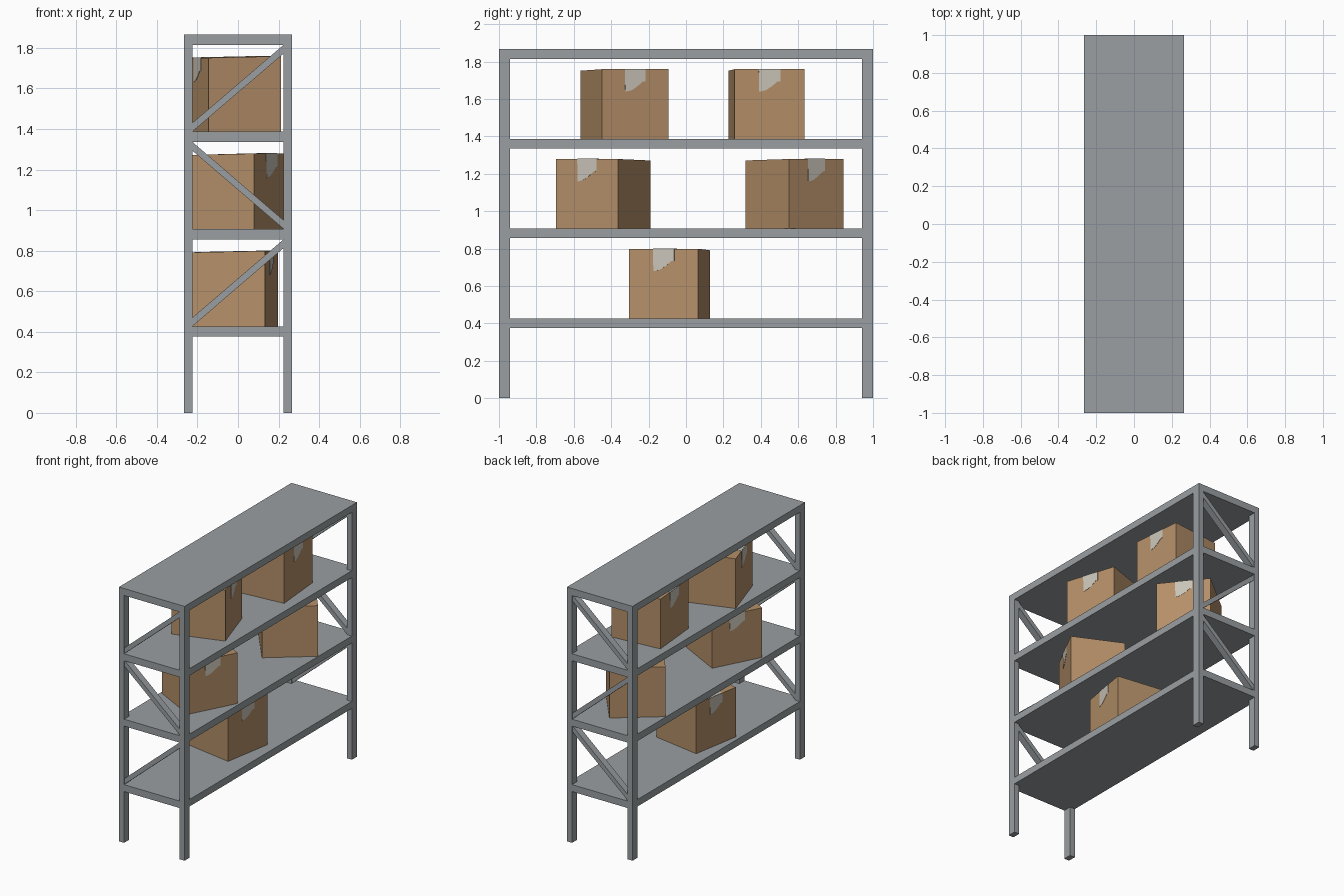
import bpy, bmesh, math
from mathutils import Matrix

if "Cube" in bpy.data.objects:
    bpy.data.objects.remove(bpy.data.objects["Cube"])


def material(name, rgb):
    m = bpy.data.materials.new(name)
    m.diffuse_color = (*rgb, 1)
    m.use_nodes = True
    m.node_tree.nodes["Principled BSDF"].inputs["Base Color"].default_value = m.diffuse_color
    return m


STEEL = material("grey steel", (0.32, 0.345, 0.36))
CARD = material("brown cardboard", (0.46, 0.275, 0.14))
TAPE = material("pale tape", (0.58, 0.55, 0.48))


def add_object(name, bm, mat, matrix=None):
    bmesh.ops.recalc_face_normals(bm, faces=bm.faces[:])
    me = bpy.data.meshes.new(name)
    bm.to_mesh(me)
    bm.free()
    me.materials.append(mat)
    ob = bpy.data.objects.new(name, me)
    bpy.context.collection.objects.link(ob)
    if matrix:
        ob.matrix_world = matrix
    return ob


def block(name, lo, hi, mat):
    bm = bmesh.new()
    bmesh.ops.create_cube(bm, size=1)
    for v in bm.verts:
        v.co = [(a + b) / 2 + c * (b - a) for a, b, c in zip(lo, hi, v.co)]
    return add_object(name, bm, mat)


def prism(name, points, offset, mat, matrix=None):
    # extrude a flat outline along an offset
    bm = bmesh.new()
    face = bm.faces.new([bm.verts.new(p) for p in points])
    ext = bmesh.ops.extrude_face_region(bm, geom=[face])
    moved = [g for g in ext["geom"] if isinstance(g, bmesh.types.BMVert)]
    bmesh.ops.translate(bm, verts=moved, vec=offset)
    return add_object(name, bm, mat, matrix)


W, TOP, THICK = 0.266, 1.866, 0.051
PX, PY = 0.041, 0.06
shelf_z = [0.376, 0.856, 1.336, TOP - THICK]

# corner posts
for sx in (-1, 1):
    for sy in (-1, 1):
        xs = sorted((sx * W, sx * (W - PX)))
        ys = sorted((sy, sy * (1 - PY)))
        block("corner_post", (xs[0], ys[0], 0), (xs[1], ys[1], TOP), STEEL)

# shelves
for z in shelf_z:
    block("shelf", (-W, -1, z), (W, 1, z + THICK), STEEL)

# zigzag braces at both ends
xi, h = W - PX, 0.043
for y0 in (-0.995, 0.945):
    for i in range(3):
        lo, hi = shelf_z[i] + THICK, shelf_z[i + 1]
        s = -1 if i == 1 else 1
        pts = [(-s * xi, y0, lo), (s * xi, y0, hi - h),
               (s * xi, y0, hi), (-s * xi, y0, lo + h)]
        prism("diagonal_brace", pts, (0, 0.05, 0), STEEL)

# cardboard boxes: centre x, centre y, shelf, turn in degrees
S, H, SAG = 0.187, 0.372, 0.008
boxes = [(-0.02, -0.088, 0, -9.8), (0.0, -0.443, 1, -27.6), (0.002, 0.58, 1, 38.6),
         (-0.023, -0.329, 2, 17.7), (-0.01, 0.43, 2, 5)]
# torn tape end: sideways position, drop below the box top
torn = [(-0.058, 0), (0.058, 0), (0.058, 0.065), (0.042, 0.066), (0.012, 0.092),
        (-0.02, 0.112), (-0.045, 0.118), (-0.055, 0.12)]
for bx, by, level, turn in boxes:
    base = shelf_z[level] + THICK
    mw = Matrix.Translation((bx, by, base)) @ Matrix.Rotation(math.radians(turn), 4, 'Z')
    ob = block("cardboard_box", (-S, -S, 0), (S, S, H), CARD)
    for v in ob.data.vertices:
        if v.co.x < 0 and v.co.z > 0.1:
            v.co.z -= SAG  # slightly crushed side
    ob.matrix_world = mw
    # tape over the top and down two opposite sides
    for s in (-1, 1):
        top = H if s > 0 else H - SAG
        pts = [(s * S, s * y, top - d) for y, d in torn]
        prism("tape_end", pts, (s * 0.002, 0, 0), TAPE, mw)
    strip = [(-S, -0.058, H - SAG), (S, -0.058, H), (S, 0.058, H), (-S, 0.058, H - SAG)]
    prism("tape_strip", strip, (0, 0, 0.002), TAPE, mw)
